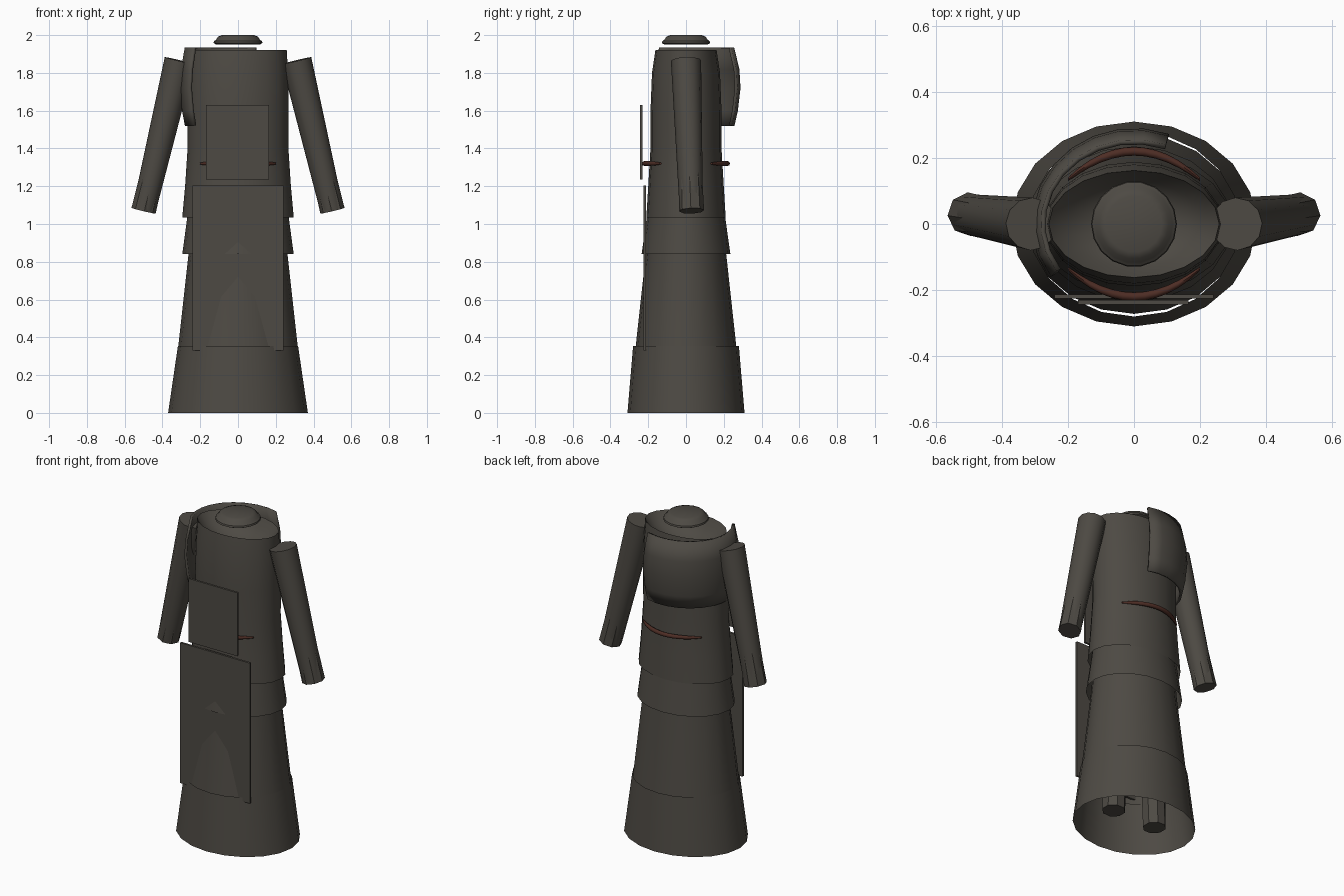
import bpy, bmesh, math
from mathutils import Vector

if "Cube" in bpy.data.objects:
    bpy.data.objects.remove(bpy.data.objects["Cube"])


def material(name, rgb):
    m = bpy.data.materials.new(name)
    m.use_nodes = True
    m.diffuse_color = (*rgb, 1)
    m.node_tree.nodes["Principled BSDF"].inputs["Base Color"].default_value = (*rgb, 1)
    return m


CLOTH = material("charcoal cloth", (0.075, 0.068, 0.057))
CORD = material("dark red cord", (0.075, 0.026, 0.018))


def finish(name, bm, mat, smooth=35, fix=True):
    if fix:
        bmesh.ops.recalc_face_normals(bm, faces=bm.faces)
    mesh = bpy.data.meshes.new(name)
    bm.to_mesh(mesh)
    bm.free()
    mesh.materials.append(mat)
    ob = bpy.data.objects.new(name, mesh)
    bpy.context.collection.objects.link(ob)
    if smooth:
        bpy.ops.object.select_all(action="DESELECT")
        ob.select_set(True)
        bpy.context.view_layer.objects.active = ob
        bpy.ops.object.shade_smooth_by_angle(angle=math.radians(smooth))
    return ob


def skin(bm, rings, closed=True):
    """Join neighbouring rings of vertices with quads."""
    for low, high in zip(rings, rings[1:]):
        n = len(low)
        for i in range(n if closed else n - 1):
            j = (i + 1) % n
            bm.faces.new((low[i], low[j], high[j], high[i]))


def shell(name, profile, sides=20, start=0, sweep=360, caps=(False, False), smooth=35):
    """Elliptical wall through (z, x radius, y radius) stations."""
    bm = bmesh.new()
    closed = sweep == 360
    rings = []
    for z, rx, ry in profile:
        angles = [math.radians(start + sweep * i / sides) for i in range(sides if closed else sides + 1)]
        rings.append([bm.verts.new((rx * math.cos(a), ry * math.sin(a), z)) for a in angles])
    skin(bm, rings, closed)
    for use, ring in zip(caps, (rings[0][::-1], rings[-1])):
        if use:
            bm.faces.new(ring)
    return finish(name, bm, CLOTH, smooth, fix=False)


def limb(name, a, b, ra, rb, sides, smooth):
    """Capped tapered tube from a to b."""
    bm = bmesh.new()
    a, b = Vector(a), Vector(b)
    turn = Vector((0, 0, 1)).rotation_difference(b - a)
    rings = []
    for centre, r in ((a, ra), (b, rb)):
        rings.append([])
        for i in range(sides):
            t = 2 * math.pi * (i + 0.5) / sides
            rings[-1].append(bm.verts.new(centre + turn @ Vector((r * math.cos(t), r * math.sin(t), 0))))
    skin(bm, rings)
    for ring in rings:
        bm.faces.new(ring)
    return finish(name, bm, CLOTH, smooth)


def plate(name, x0, x1, y0, y1, z0, z1):
    bm = bmesh.new()
    bmesh.ops.create_cube(bm, size=1)
    for v in bm.verts:
        v.co = ((x0 + x1) / 2 + v.co.x * (x1 - x0),
                (y0 + y1) / 2 + v.co.y * (y1 - y0),
                (z0 + z1) / 2 + v.co.z * (z1 - z0))
    return finish(name, bm, CLOTH, 0)


# Layered robe, open at the hem
shell("skirt_hem", [(0, 0.37, 0.31), (0.355, 0.318, 0.28)])
shell("skirt", [(0.3, 0.322, 0.272), (0.84, 0.262, 0.213), (1.2, 0.235, 0.18)])
shell("waist_tier", [(0.84, 0.295, 0.235), (1.04, 0.268, 0.207), (1.2, 0.25, 0.185)])
shell("jacket", [(1.035, 0.295, 0.21), (1.2, 0.28, 0.2), (1.4, 0.267, 0.188),
                 (1.6, 0.268, 0.188), (1.8, 0.265, 0.18), (1.92, 0.258, 0.162)])

# Sunken opening around the neck
shell("collar_lining", [(1.92, 0.258, 0.162), (1.86, 0.21, 0.13), (1.8, 0.1, 0.08)],
      caps=(False, True), smooth=60)

# Neck stump
shell("neck", [(1.95, 0.115, 0.115), (1.958, 0.13, 0.13), (1.968, 0.127, 0.127),
               (1.975, 0.117, 0.117), (1.992, 0.105, 0.105), (2.0, 0.085, 0.085)],
      sides=18, caps=(True, True))

# Shoulder cape wrapping the back and right shoulder
cape = shell("shoulder_cape", [(1.52, 0.282, 0.258), (1.6, 0.298, 0.276), (1.72, 0.31, 0.29),
                               (1.82, 0.303, 0.284), (1.935, 0.283, 0.256)],
             sides=10, start=70, sweep=144)
thick = cape.modifiers.new("thickness", "SOLIDIFY")
thick.thickness = 0.015
thick.offset = -1

# Front panels
plate("chest_panel", -0.17, 0.165, -0.243, -0.23, 1.235, 1.63)
plate("apron_panel", -0.24, 0.24, -0.226, -0.213, 0.33, 1.205)

# Arms and legs
for s, side in ((1, "left"), (-1, "right")):
    limb(side + "_sleeve", (s * 0.31, 0, 1.865), (s * 0.497, 0.028, 1.075), 0.08, 0.062, 12, 40)
    limb(side + "_forearm", (s * 0.41, 0.015, 1.45), (s * 0.5, 0.03, 1.07), 0.06, 0.066, 8, 0)
    limb(side + "_leg", (s * 0.15, 0, 0.04), (s * 0.12, 0, 1.0), 0.067, 0.08, 8, 0)


# Curved cords at the waist, front and back
def cord(name, s):
    bm = bmesh.new()
    rings = []
    steps = 12
    for i in range(steps + 1):
        t = 2 * i / steps - 1
        r = 0.013 * (1 - 0.6 * t ** 4)
        centre = Vector((0.2 * t, s * (0.22 - 0.085 * t * t), 1.32))
        rings.append([])
        for k in range(8):
            a = math.pi * k / 4
            rings[-1].append(bm.verts.new(centre + Vector((0, r * math.cos(a), r * math.sin(a)))))
    skin(bm, rings)
    bm.faces.new(rings[0])
    bm.faces.new(rings[-1])
    finish(name, bm, CORD, 50)


cord("front_cord", -1)
cord("back_cord", 1)
